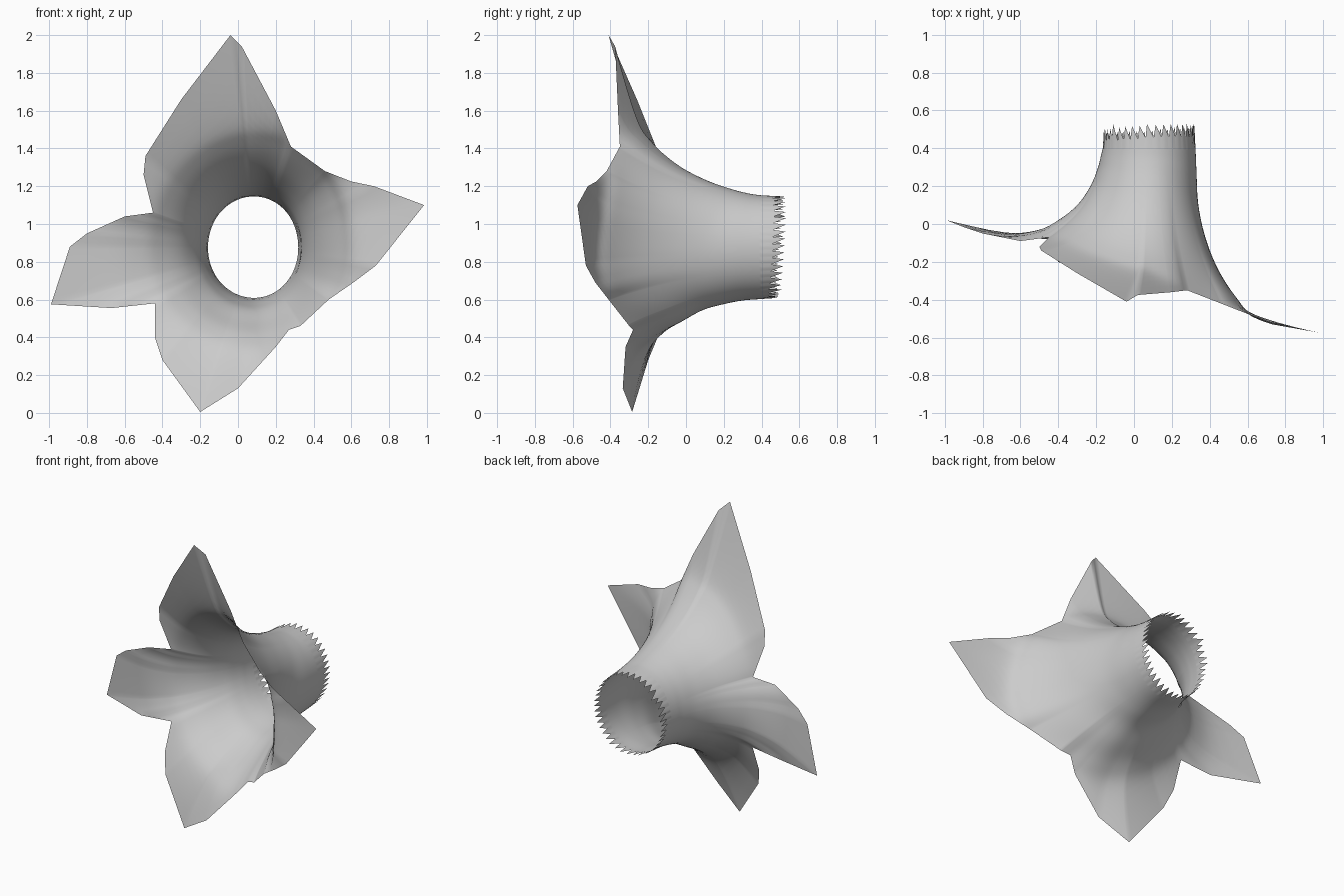
import bpy, bmesh, math

if "Cube" in bpy.data.objects:
    bpy.data.objects.remove(bpy.data.objects["Cube"])

CX, CZ = 0.085, 0.875      # tube axis in the front view
TEETH, ROWS = 40, 30

# Petal outline, counter-clockwise from the right tip: x, z, depth y
outline = [
    (0.985, 1.10, -.575), (0.72, 1.20, -.52), (0.60, 1.225, -.475), (0.46, 1.28, -.42),
    (0.28, 1.41, -.35), (0.20, 1.60, -.36), (0.02, 1.94, -.375), (-0.04, 2.0, -.41),
    (-0.30, 1.66, -.26), (-0.49, 1.36, -.14), (-0.50, 1.26, -.12), (-0.45, 1.06, -.07),
    (-0.60, 1.04, -.09), (-0.80, 0.95, -.05), (-0.89, 0.88, -.02), (-0.99, 0.575, .02),
    (-0.67, 0.555, -.07), (-0.44, 0.58, -.08), (-0.44, 0.40, -.15), (-0.40, 0.28, -.20),
    (-0.20, 0.005, -.285), (0.00, 0.13, -.335), (0.20, 0.35, -.32), (0.27, 0.44, -.28),
    (0.33, 0.46, -.30), (0.48, 0.60, -.41), (0.61, 0.69, -.48), (0.73, 0.78, -.53),
]

# Trumpet profiles (radius, y) to the right, top, left and bottom
profiles = [
    [(.24, .40), (.245, .28), (.255, .1), (.295, -.08), (.365, -.25), (.465, -.40), (.565, -.49), (.9, -.575), (1.2, -.6)],
    [(.277, .40), (.285, .34), (.31, .24), (.36, .1), (.44, -.05), (.56, -.19), (.7, -.28), (1.12, -.41), (1.3, -.45)],
    [(.25, .40), (.262, .35), (.278, .29), (.315, .2), (.385, .1), (.485, .02), (.6, -.035), (.8, -.05), (1.2, .03)],
    [(.272, .40), (.28, .30), (.3, .2), (.33, .1), (.39, 0), (.475, -.13), (.6, -.22), (.9, -.29), (1.2, -.31)],
]


def spline(pts, s):
    """Catmull-Rom point at parameter s (0 .. len-1)."""
    n = len(pts) - 1
    i = min(int(s), n - 1)
    t = s - i
    p = [pts[max(0, min(n, i + k))] for k in (-1, 0, 1, 2)]
    return [0.5 * (2 * b + (c - a) * t + (2 * a - 5 * b + 4 * c - d) * t * t
                   + (3 * b - a - 3 * c + d) * t ** 3) for a, b, c, d in zip(*p)]


def surface(theta, s):
    """Blend the four profiles around the axis."""
    r = y = 0
    for k, prof in enumerate(profiles):
        w = max(0, math.cos(theta - k * math.pi / 2)) ** 2
        if w:
            pr, py = spline(prof, s)
            r += w * pr
            y += w * py
    return r, y


# Outline in polar form, starting at the right tip
polar = []
for x, z, y in outline:
    a = math.atan2(z - CZ, x - CX)
    while polar and a < polar[-1][0]:
        a += 2 * math.pi
    polar.append((a, x - CX, z - CZ, y))
first = polar[0]
closed = polar + [(first[0] + 2 * math.pi,) + first[1:]]


def edge_at(theta):
    """Outline radius and depth where a ray at theta leaves the flower."""
    for (a0, x0, z0, y0), (a1, x1, z1, y1) in zip(closed, closed[1:]):
        if a0 <= theta <= a1:
            c, s = math.cos(theta), math.sin(theta)
            den = (x1 - x0) * s - (z1 - z0) * c
            u = (z0 * c - x0 * s) / den if abs(den) > 1e-9 else 0
            u = max(0, min(1, u))
            return math.hypot(x0 + u * (x1 - x0), z0 + u * (z1 - z0)), y0 + u * (y1 - y0)


# Column angles: even spacing plus every outline corner
corners = [p[0] for p in polar]
even = [first[0] + 2 * math.pi * k / (TEETH * 4) for k in range(1, TEETH * 4)]
angles = sorted(corners + [a for a in even if min(abs(a - c) for c in corners) > 0.008])

# Flower: flared tube, four petals and a saw-toothed back rim
bm = bmesh.new()
columns = []
for th in angles:
    R, Y = edge_at(th)
    lo, hi = 0.0, 8.0
    for _ in range(30):
        mid = (lo + hi) / 2
        lo, hi = (mid, hi) if surface(th, mid)[0] < R else (lo, mid)
    end = lo
    shift = Y - surface(th, end)[1]
    c, s = math.cos(th), math.sin(th)
    saw = ((th - first[0]) * TEETH / (2 * math.pi) + 0.01) % 1
    r0 = surface(th, 0)[0] - 0.006
    col = [bm.verts.new((CX + r0 * c, 0.44 + 0.015 * (c + s) + 0.09 * saw, CZ + r0 * s))]
    for j in range(ROWS + 1):
        t = j / ROWS
        r, y = surface(th, end * t)
        col.append(bm.verts.new((CX + r * c, y + shift * t ** 3, CZ + r * s)))
    columns.append(col)

for a, b in zip(columns, columns[1:] + columns[:1]):
    for j in range(ROWS + 1):
        bm.faces.new((a[j], a[j + 1], b[j + 1], b[j]))
bmesh.ops.recalc_face_normals(bm, faces=bm.faces)
for f in bm.faces:
    f.smooth = True

mesh = bpy.data.meshes.new("trumpet_flower")
bm.to_mesh(mesh)
bm.free()
flower = bpy.data.objects.new("trumpet_flower", mesh)
bpy.context.collection.objects.link(flower)
